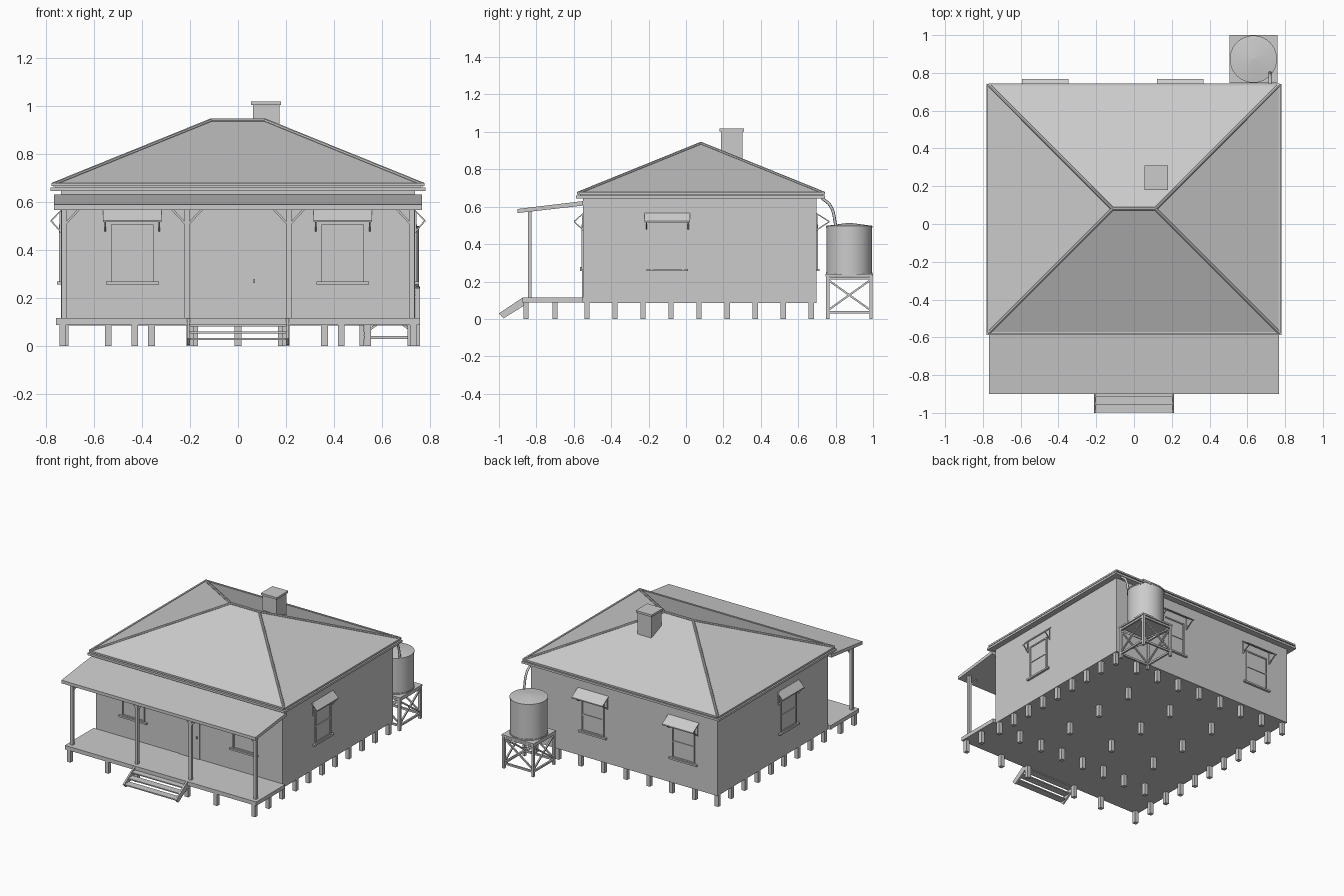
import bpy, bmesh, math
from mathutils import Vector, Matrix

if "Cube" in bpy.data.objects:
    bpy.data.objects.remove(bpy.data.objects["Cube"])

grey = bpy.data.materials.new("plain grey")
grey.diffuse_color = (0.6, 0.6, 0.6, 1)
grey.use_nodes = True
grey.node_tree.nodes["Principled BSDF"].inputs["Base Color"].default_value = grey.diffuse_color


def finish(name, bm):
    me = bpy.data.meshes.new(name)
    bmesh.ops.recalc_face_normals(bm, faces=bm.faces)
    bm.to_mesh(me)
    bm.free()
    ob = bpy.data.objects.new(name, me)
    bpy.context.collection.objects.link(ob)
    me.materials.append(grey)
    return ob


def add_box(bm, x0, x1, y0, y1, z0, z1, M=Matrix()):
    T = Matrix.Translation(((x0 + x1) / 2, (y0 + y1) / 2, (z0 + z1) / 2))
    S = Matrix.Diagonal((x1 - x0, y1 - y0, z1 - z0, 1))
    bmesh.ops.create_cube(bm, size=1, matrix=M @ T @ S)


def add_bar(bm, a, b, w, M=Matrix(), sides=4):
    """straight bar between two points; square or round"""
    a, b = Vector(a), Vector(b)
    d = b - a
    R = d.to_track_quat('Z', 'Y').to_matrix().to_4x4()
    T = M @ Matrix.Translation((a + b) / 2) @ R
    if sides == 4:
        bmesh.ops.create_cube(bm, size=1, matrix=T @ Matrix.Diagonal((w, w, d.length, 1)))
    else:
        bmesh.ops.create_cone(bm, cap_ends=True, segments=sides, radius1=w / 2, radius2=w / 2,
                              depth=d.length, matrix=T)


def boxes(name, items):
    bm = bmesh.new()
    for it in items:
        add_box(bm, *it)
    return finish(name, bm)


def extrude_x(bm, prof, x0, x1, M=Matrix()):
    """(y, z) profile swept along x"""
    vs = [bm.verts.new(M @ Vector((x0, y, z))) for y, z in prof]
    f = bm.faces.new(vs)
    r = bmesh.ops.extrude_face_region(bm, geom=[f])
    d = M.to_3x3() @ Vector((x1 - x0, 0, 0))
    bmesh.ops.translate(bm, vec=d, verts=[v for v in r['geom'] if isinstance(v, bmesh.types.BMVert)])


# House body, soffit and gutter, chimney, deck
WX, WF, WB = 0.738, -0.55, 0.698
boxes("house_walls", [(-WX, WX, WF, WB, 0.085, 0.66)])
boxes("gutter", [(-0.78, 0.78, -0.588, 0.742, 0.645, 0.66)])
boxes("eave_board", [(-0.76, 0.76, -0.568, 0.73, 0.66, 0.674)])
boxes("chimney", [(0.062, 0.172, 0.188, 0.302, 0.78, 1.003), (0.055, 0.18, 0.18, 0.31, 1.003, 1.018)])
boxes("verandah_floor", [(-0.757, 0.757, -0.875, WF, 0.087, 0.115)])

# Hip roof
x, y0, y1, ym, rx, zb, zt = 0.77, -0.577, 0.738, 0.08, 0.113, 0.672, 0.938
bm = bmesh.new()
base = [(-x, y0, zb), (x, y0, zb), (x, y1, zb), (-x, y1, zb)]
ridge = [(-rx, ym, zt), (rx, ym, zt)]
v = [bm.verts.new(p) for p in base + ridge]
for f in ((0, 1, 5, 4), (1, 2, 5), (2, 3, 4, 5), (3, 0, 4), (3, 2, 1, 0)):
    bm.faces.new([v[i] for i in f])
finish("hip_roof", bm)

# Capping along the ridge, hips and eaves
bm = bmesh.new()
for i, p in enumerate(base):
    add_bar(bm, p, ridge[1 if p[0] > 0 else 0], 0.018, sides=8)
    add_bar(bm, p, base[(i + 1) % 4], 0.012)
add_bar(bm, ridge[0], ridge[1], 0.018, sides=8)
finish("roof_capping", bm)

# Verandah roof
bm = bmesh.new()
extrude_x(bm, [(-0.9, 0.566), (-0.9, 0.588), (-0.55, 0.63), (-0.55, 0.606)], -0.767, 0.767)
finish("verandah_roof", bm)

# Verandah posts with diagonal brackets
bm = bmesh.new()
PY = -0.835
for px in (-0.725, -0.212, 0.212, 0.725):
    add_box(bm, px - 0.01, px + 0.01, PY - 0.01, PY + 0.01, 0.115, 0.578)
    for s in (-1, 1):
        if abs(px + s * 0.05) < 0.74:
            add_bar(bm, (px + s * 0.006, PY, 0.508), (px + s * 0.062, PY, 0.568), 0.009)
finish("verandah_posts", bm)

# Stumps under house and deck
spots = set()
xs = [round(-0.72 + 0.18 * i, 3) for i in range(9)]
ys = [round(-0.53 + 0.15 * i, 3) for i in range(9)]
spots |= {(a, b) for a in xs for b in (ys[0], ys[-1])}
spots |= {(a, b) for a in (xs[0], xs[-1]) for b in ys}
spots |= {(a, b) for a in (-0.36, 0, 0.36) for b in (-0.23, 0.07, 0.37)}
spots |= {(a, -0.855) for a in (-0.73, -0.43, -0.2, 0.2, 0.43, 0.73)}
spots |= {(a, -0.70) for a in (-0.73, 0.73)}
bm = bmesh.new()
for a, b in sorted(spots):
    add_box(bm, a - 0.014, a + 0.014, b - 0.014, b + 0.014, 0, 0.09)
finish("stumps", bm)

# Front steps
bm = bmesh.new()
for sx in (-0.212, 0.2):
    extrude_x(bm, [(-1.0, 0.03), (-0.975, 0.003), (-0.84, 0.087), (-0.875, 0.113)], sx, sx + 0.012)
for ty, tz in ((-0.975, 0.028), (-0.935, 0.056), (-0.895, 0.084)):
    add_box(bm, -0.205, 0.205, ty - 0.022, ty + 0.03, tz - 0.004, tz + 0.004)
finish("front_steps", bm)

# Door with frame and handle
bm = bmesh.new()
add_box(bm, -0.077, 0.085, WF - 0.006, WF, 0.115, 0.497)
add_box(bm, 0.064, 0.07, WF - 0.016, WF, 0.262, 0.278)
finish("front_door", bm)


# Sash window with sill and hood, local frame: wall at y = 0, outside is -y
def window(name, loc, angle, reach):
    M = Matrix.Translation(loc) @ Matrix.Rotation(angle, 4, 'Z')
    bm = bmesh.new()
    h, z0, z1 = 0.088, 0.268, 0.506
    add_box(bm, -h, h, -0.002, 0, z0, z1, M)
    for s in (-1, 1):
        a, b = sorted((s * h, s * (h - 0.009)))
        add_box(bm, a, b, -0.008, 0, z0, z1, M)
    for a, b in ((z0, z0 + 0.009), (0.381, 0.391), (z1 - 0.009, z1)):
        add_box(bm, -h, h, -0.007, 0, a, b, M)
    add_box(bm, -0.11, 0.11, -0.016, 0, 0.256, z0, M)
    finish(name, bm)
    bm = bmesh.new()
    extrude_x(bm, [(0, 0.56), (0, 0.567), (-reach, 0.523), (-reach, 0.515)], -0.122, 0.122, M)
    for s in (-0.112, 0.112):
        add_bar(bm, (s, 0, 0.475), (s, -reach + 0.004, 0.518), 0.006, M)
        add_bar(bm, (s, -0.003, 0.472), (s, -0.003, 0.562), 0.006, M)
    finish(name + "_hood", bm)


for wx in (-0.44, 0.436):
    window("front_window", (wx, WF, 0), 0, 0.05)
for wx in (-0.47, 0.245):
    window("back_window", (wx, WB, 0), math.pi, 0.07)
window("right_window", (WX, -0.1, 0), math.pi / 2, 0.042)
window("left_window", (-WX, -0.1, 0), -math.pi / 2, 0.042)

# Water tank with rims and shallow cone lid
CX, CY, R = 0.632, 0.873, 0.122
bm = bmesh.new()


def disc(r1, r2, z0, z1):
    bmesh.ops.create_cone(bm, cap_ends=True, segments=40, radius1=r1, radius2=r2, depth=z1 - z0,
                          matrix=Matrix.Translation((CX, CY, (z0 + z1) / 2)))


disc(R, R, 0.24, 0.497)
disc(R + 0.003, R + 0.003, 0.24, 0.248)
disc(R + 0.003, R + 0.003, 0.49, 0.498)
disc(R, 0.002, 0.498, 0.514)
tank = finish("water_tank", bm)

# Tank stand: legs, rails and cross braces
bm = bmesh.new()
add_box(bm, CX - 0.127, CX + 0.127, CY - 0.127, CY + 0.127, 0.228, 0.24)
for i in range(4):
    M = Matrix.Translation((CX, CY, 0)) @ Matrix.Rotation(i * math.pi / 2, 4, 'Z')
    k = 0.116
    add_box(bm, -k - 0.009, -k + 0.009, -k - 0.009, -k + 0.009, 0, 0.228, M)
    for z in (0.035, 0.218):
        add_bar(bm, (-k, -k, z), (k, -k, z), 0.013, M)
    add_bar(bm, (-k, -k, 0.045), (k, -k, 0.21), 0.01, M)
    add_bar(bm, (-k, -k + 0.004, 0.21), (k, -k + 0.004, 0.045), 0.01, M)
finish("tank_stand", bm)

# Downpipe from gutter to tank
cu = bpy.data.curves.new("downpipe", 'CURVE')
cu.dimensions = '3D'
cu.bevel_depth = 0.008
cu.bevel_resolution = 2
cu.use_fill_caps = True
sp = cu.splines.new('BEZIER')
pts = [(0.72, 0.728, 0.645), (0.72, 0.772, 0.605), (0.72, 0.802, 0.495)]
sp.bezier_points.add(len(pts) - 1)
for p, co in zip(sp.bezier_points, pts):
    p.co = co
    p.handle_left_type = p.handle_right_type = 'AUTO'
pipe = bpy.data.objects.new("downpipe", cu)
bpy.context.collection.objects.link(pipe)
cu.materials.append(grey)

# Smooth the round tank
bpy.ops.object.select_all(action='DESELECT')
tank.select_set(True)
bpy.context.view_layer.objects.active = tank
bpy.ops.object.shade_smooth_by_angle(angle=math.radians(30))
